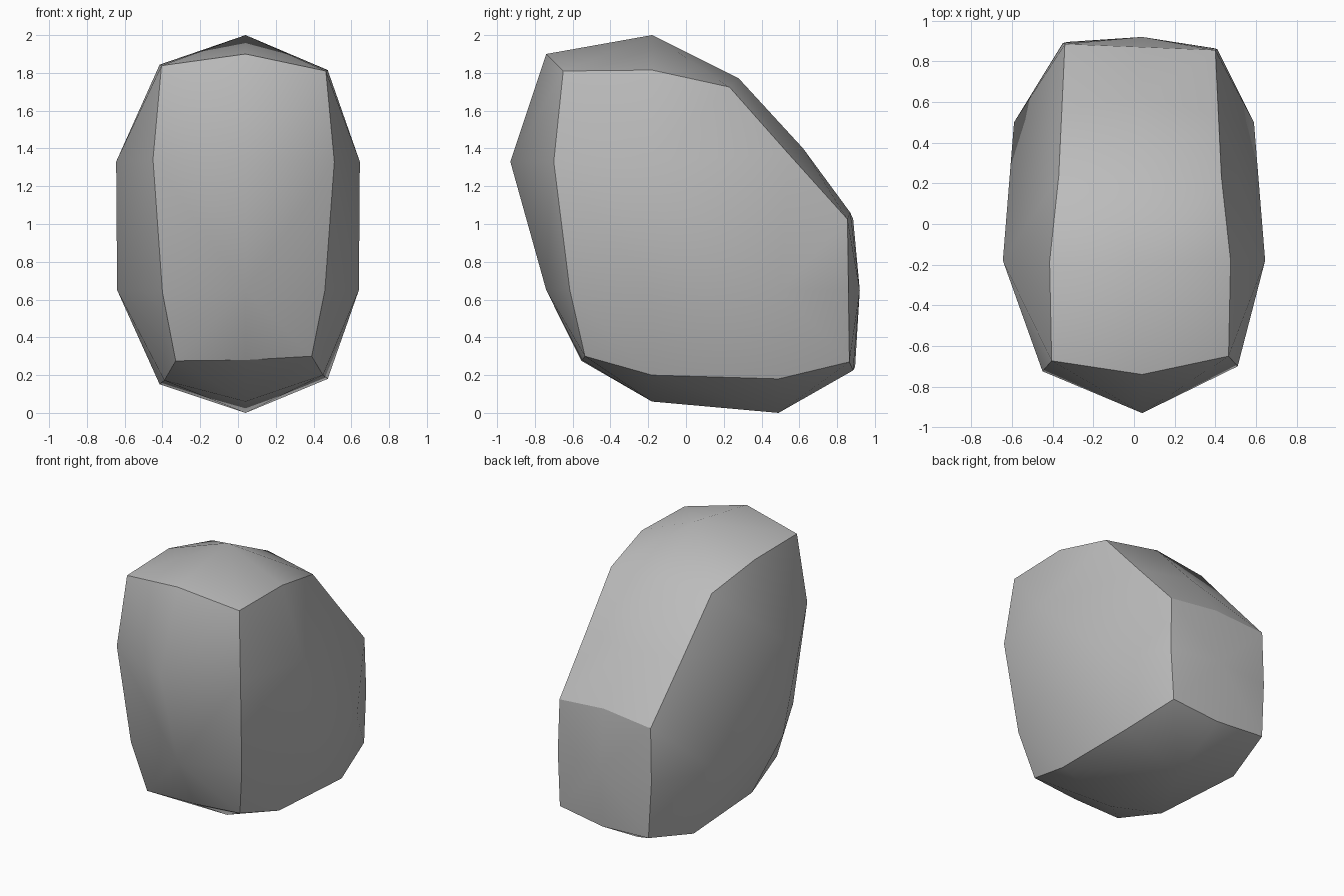
import bpy
import bmesh

if "Cube" in bpy.data.objects:
    bpy.data.objects.remove(bpy.data.objects["Cube"], do_unlink=True)

# Middle outline (y, z), from the front top edge over the top, down the back and round
MIDDLE_X = 0.04
MIDDLE = [(-.74, 1.9), (-.18, 2), (.28, 1.77), (.62, 1.4), (.87, 1.06), (.92, .65),
          (.885, .225), (.49, 0), (-.18, .06), (-.55, .28), (-.74, .65), (-.93, 1.33)]
# Rim of one flank (x, y, z) in the same order
RIM = [(.465, -.65, 1.81), (.475, -.18, 1.815), (.43, .23, 1.725), (.415, .54, 1.375),
       (.4, .855, 1.025), (.41, .86, .65), (.39, .865, .27), (.475, .49, .18),
       (.45, -.18, .2), (.39, -.535, .3), (.46, -.615, .65), (.51, -.7, 1.33)]
# Bulging points inside a flank
BULGE = [(.645, -.18, 1.33), (.64, -.18, .65), (.59, .5, .65)]
CORNERS = {0, 4, 6, 9}
COUNT = len(MIDDLE)


def mirrored_rim(point):
    """The opposite rim is slightly larger and shifted."""
    x, y, z = point
    return 0.06 - x, y * 1.035, 1 + (z - 1) * 1.035


def add_flank(bm, middle, rim, bulge):
    """Bridge the middle outline to a rim and close it with a faceted bulge."""
    ring = [bm.verts.new(p) for p in rim]
    upper, lower, rear = [bm.verts.new(p) for p in bulge]

    for i in range(COUNT):
        j = (i + 1) % COUNT
        a, b, c, d = middle[i], middle[j], ring[j], ring[i]
        if j in CORNERS:
            bm.faces.new((a, b, c))
            bm.faces.new((a, c, d))
        elif i in CORNERS:
            bm.faces.new((a, b, d))
            bm.faces.new((b, c, d))
        else:
            bm.faces.new((a, b, c, d))

    r = ring
    for face in [(r[0], r[1], upper, r[11]), (r[11], upper, lower, r[10]),
                 (r[10], lower, r[8], r[9]), (lower, rear, r[7], r[8]),
                 (rear, r[5], r[6], r[7]), (rear, r[4], r[5]), (r[3], r[4], rear),
                 (r[1], r[2], upper), (r[2], r[3], upper),
                 (r[3], rear, upper), (upper, rear, lower)]:
        bm.faces.new(face)
    return ring


# Boulder body
bm = bmesh.new()
middle = [bm.verts.new((MIDDLE_X, y, z)) for y, z in MIDDLE]
rings = [add_flank(bm, middle, RIM, BULGE),
         add_flank(bm, middle, [mirrored_rim(p) for p in RIM],
                   [(-x, y, z) for x, y, z in BULGE])]
bmesh.ops.recalc_face_normals(bm, faces=bm.faces[:])

# Smooth sides that meet in hard edges
for face in bm.faces:
    face.smooth = True
for ring in rings:
    for i in range(COUNT):
        bm.edges.get((ring[i], ring[(i + 1) % COUNT])).smooth = False
    for i in CORNERS:
        bm.edges.get((ring[i], middle[i])).smooth = False

mesh = bpy.data.meshes.new("boulder")
bm.to_mesh(mesh)
bm.free()
boulder = bpy.data.objects.new("boulder", mesh)
bpy.context.collection.objects.link(boulder)

# Stone colour
stone = bpy.data.materials.new("stone grey")
stone.use_nodes = True
colour = (0.5, 0.5, 0.5, 1)
stone.diffuse_color = colour
shader = next(n for n in stone.node_tree.nodes if n.type == "BSDF_PRINCIPLED")
shader.inputs["Base Color"].default_value = colour
mesh.materials.append(stone)
